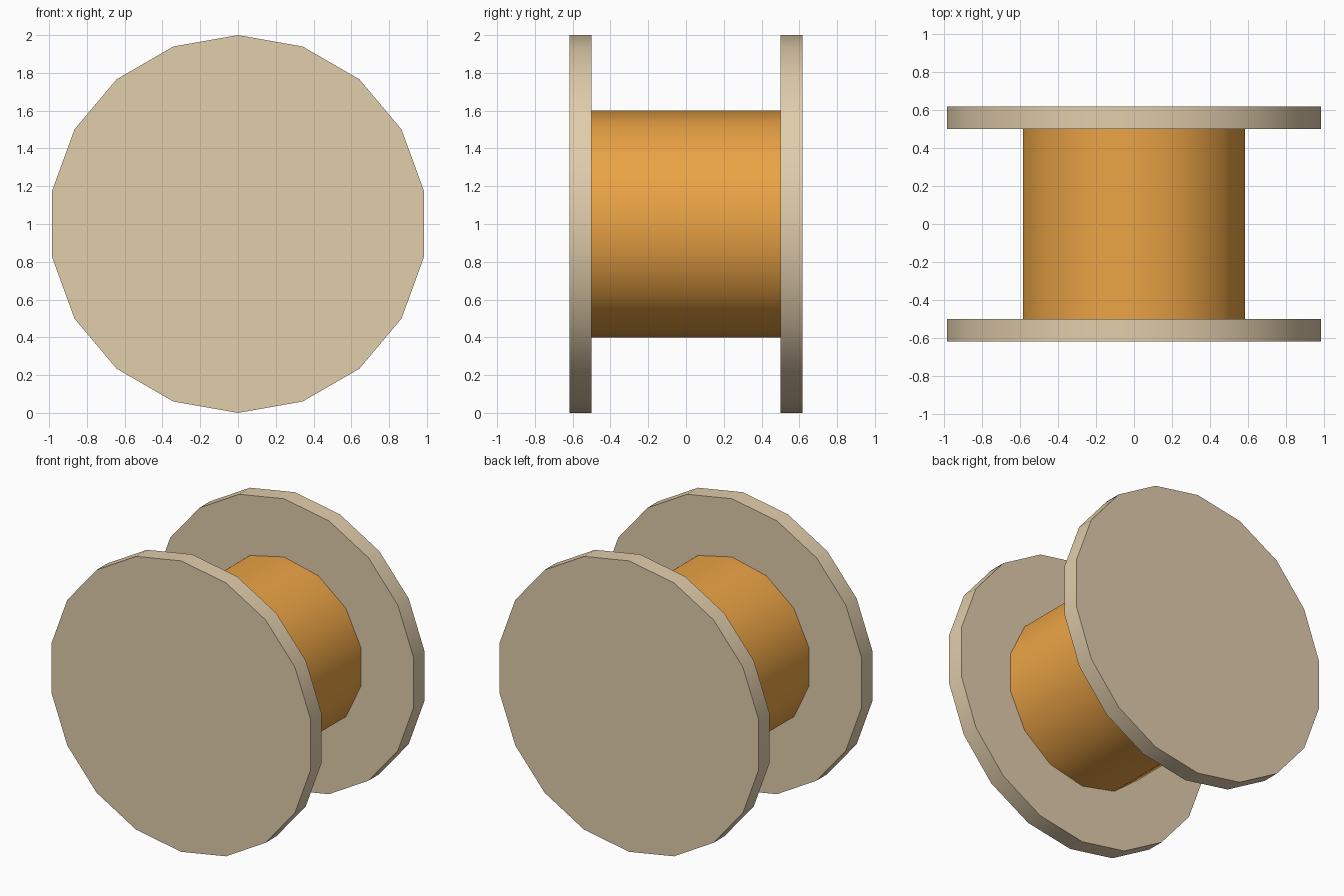
import bpy
import math

if "Cube" in bpy.data.objects:
    bpy.data.objects.remove(bpy.data.objects["Cube"])


def material(name, color):
    m = bpy.data.materials.new(name)
    m.diffuse_color = (*color, 1)
    m.use_nodes = True
    m.node_tree.nodes["Principled BSDF"].inputs["Base Color"].default_value = m.diffuse_color
    return m


def disc(name, sides, radius, y0, y1, mat):
    # Cylinder lying along y, with a corner pointing straight up
    bpy.ops.mesh.primitive_cylinder_add(
        vertices=sides, radius=radius, depth=y1 - y0,
        location=(0, (y0 + y1) / 2, 1), rotation=(math.pi / 2, 0, 0))
    ob = bpy.context.object
    ob.name = name
    ob.data.materials.append(mat)
    bpy.ops.object.shade_smooth_by_angle(angle=math.radians(30))
    return ob


wood = material("pale_wood", (0.75, 0.61, 0.41))
thread = material("orange_thread", (0.83, 0.37, 0.06))

# Wound core
disc("thread_core", 14, 0.6, -0.5, 0.5, thread)

# End flanges
disc("front_flange", 18, 1.0, -0.618, -0.5, wood)
disc("back_flange", 18, 1.0, 0.5, 0.618, wood)
